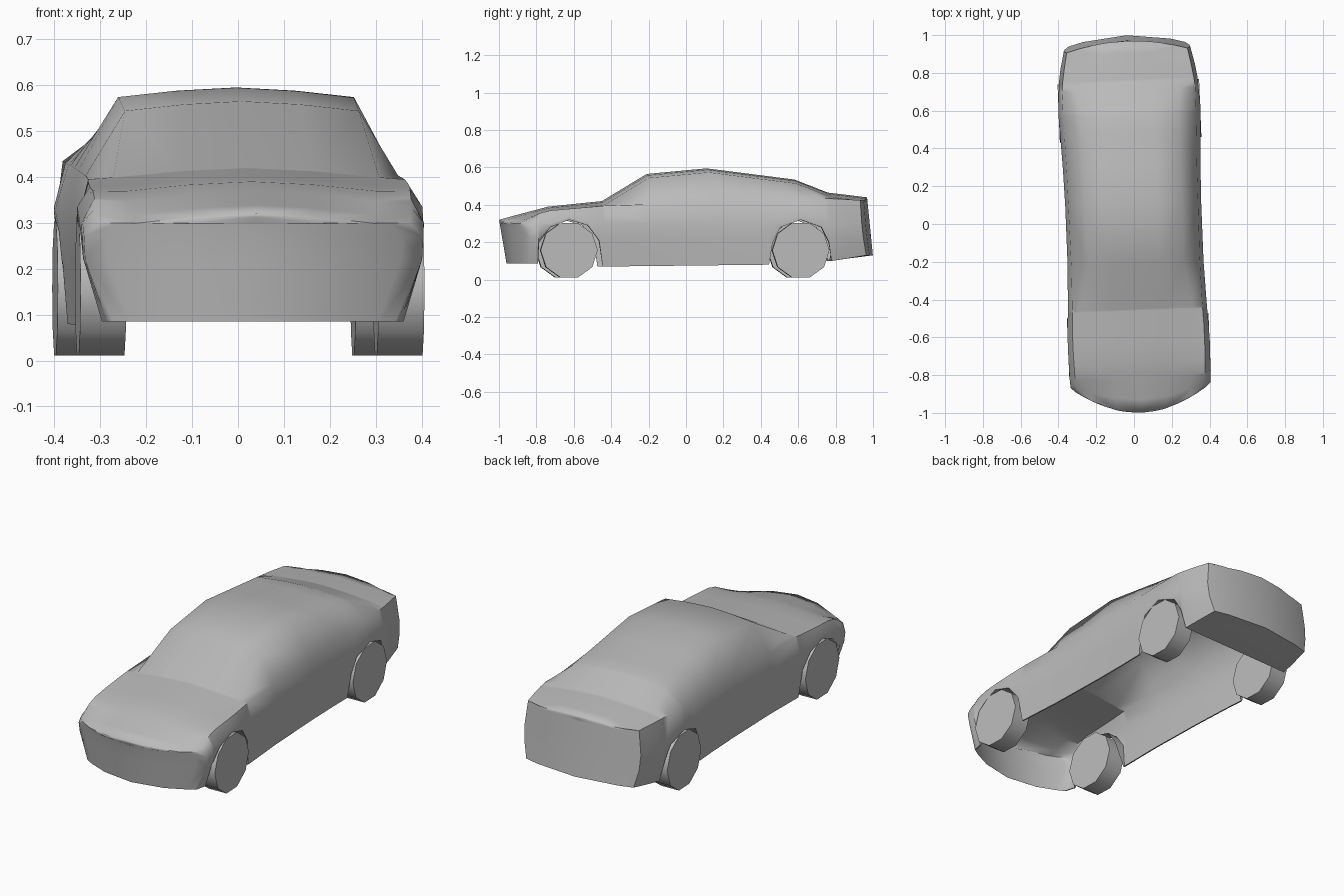
import bpy, bmesh, math

if "Cube" in bpy.data.objects:
    bpy.data.objects.remove(bpy.data.objects["Cube"], do_unlink=True)

YAW = 0.04

# Single grey paint for the whole car
grey = bpy.data.materials.new("plain_grey")
grey.use_nodes = True
COLOUR = (0.5, 0.5, 0.5, 1)
grey.diffuse_color = COLOUR
grey.node_tree.nodes["Principled BSDF"].inputs["Base Color"].default_value = COLOUR


def along(curve, y):
    """Linear interpolation of a (y, value) curve."""
    if y <= curve[0][0]:
        return curve[0][1]
    for (a, p), (b, q) in zip(curve, curve[1:]):
        if y <= b:
            return p + (q - p) * (y - a) / (b - a)
    return curve[-1][1]


def finish(obj, angle):
    obj.data.materials.append(grey)
    bpy.ops.object.select_all(action="DESELECT")
    obj.select_set(True)
    bpy.context.view_layer.objects.active = obj
    bpy.ops.object.shade_smooth_by_angle(angle=math.radians(angle))


# Lengthwise curves of the body
crown = [(-1, .32), (-.74, .39), (-.45, .42), (-.21, .565), (.11, .595),
         (.58, .535), (.76, .465), (1, .44)]
roof_width = [(-1, .26), (-.45, .29), (-.21, .255), (.58, .26), (.76, .28), (1, .27)]
belt_width = [(-1, .34), (-.6, .35), (-.3, .34), (.3, .345), (.7, .355), (1, .32)]
belt_height = [(-1, .3), (-.74, .37), (-.45, .395), (.3, .42), (.7, .435), (1, .425)]
side_width = [(-1, .37), (-.6, .377), (-.3, .36), (.2, .36), (.6, .377), (.8, .365), (1, .335)]
tuck = [(-1, .26), (-.8, .2), (-.46, .07), (.45, .07), (.8, .15), (1, .15)]
# Lower edge with the two wheel arches
lower = [(-1, .085), (-.82, .085), (-.8, .2), (-.74, .28), (-.64, .32), (-.54, .29),
         (-.48, .21), (-.46, .07), (.43, .08), (.45, .2), (.49, .28), (.6, .32),
         (.71, .28), (.75, .2), (.765, .1), (1, .13)]


def section(y, s):
    """Half cross-section from the centre line down to the lower edge."""
    top, low = along(crown, y), along(lower, y)
    belt, wide = along(belt_height, y), along(side_width, y)
    z_wide = max(min(.3, belt - .03), low + .015)
    z_flank = max(.22, low + .007)
    x_low = wide - along(tuck, y) * (.3 - min(.3, low))
    arch = low > .15
    inner = 0 if y > .76 else x_low * (.84 if arch else .98)
    points = [(0, top),
              (along(roof_width, y) * .5, top - .007),
              (along(roof_width, y), top - .021),
              (along(belt_width, y), belt),
              (wide, z_wide),
              (wide - .05 * (z_wide - z_flank), z_flank),
              (x_low, low),
              (inner, low)]
    nose, tail = max(0, (-y - .8) / .2), max(0, (y - .8) / .2)
    result = []
    for x, z in points:
        x *= s
        yy = y + nose * (x * x + .17 * (.32 - z)) - tail * (.5 * x * x + .1 * (z - .13))
        result.append((x, yy, z))
    return result


# Body shell, open underneath
stations = sorted({p[0] for p in lower + crown} | {-.93, -.87, .3, .86, .93})
columns = [(-1, 0), (-1, .55), (-1, .87)] + [(y, 1) for y in stations]
columns += [(1, .75), (1, 0)]
bm = bmesh.new()
grid = [[bm.verts.new(p) for p in section(y, s)] for y, s in columns]
for a, b in zip(grid, grid[1:]):
    for j in range(len(a) - 1):
        bm.faces.new((a[j], a[j + 1], b[j + 1], b[j]))
bmesh.ops.remove_doubles(bm, verts=bm.verts, dist=.0005)
bmesh.ops.dissolve_degenerate(bm, edges=bm.edges, dist=.0005)
mesh = bpy.data.meshes.new("body_shell")
bm.to_mesh(mesh)
bm.free()
body = bpy.data.objects.new("body_shell", mesh)
bpy.context.collection.objects.link(body)
finish(body, 55)
mirror = body.modifiers.new("mirror", "MIRROR")
mirror.merge_threshold = .001
body.rotation_euler.z = YAW

# Ten-sided wheels
for end, y in (("front", -.64), ("rear", .6)):
    for side, sign in (("left", 1), ("right", -1)):
        x = sign * .325
        bpy.ops.mesh.primitive_cylinder_add(vertices=10, radius=.153, depth=.1)
        wheel = bpy.context.object
        wheel.name = f"{end}_{side}_wheel"
        wheel.location = (x * math.cos(YAW) - y * math.sin(YAW),
                          x * math.sin(YAW) + y * math.cos(YAW), .157)
        wheel.rotation_euler = (0, math.pi / 2, YAW)
        finish(wheel, 40)
